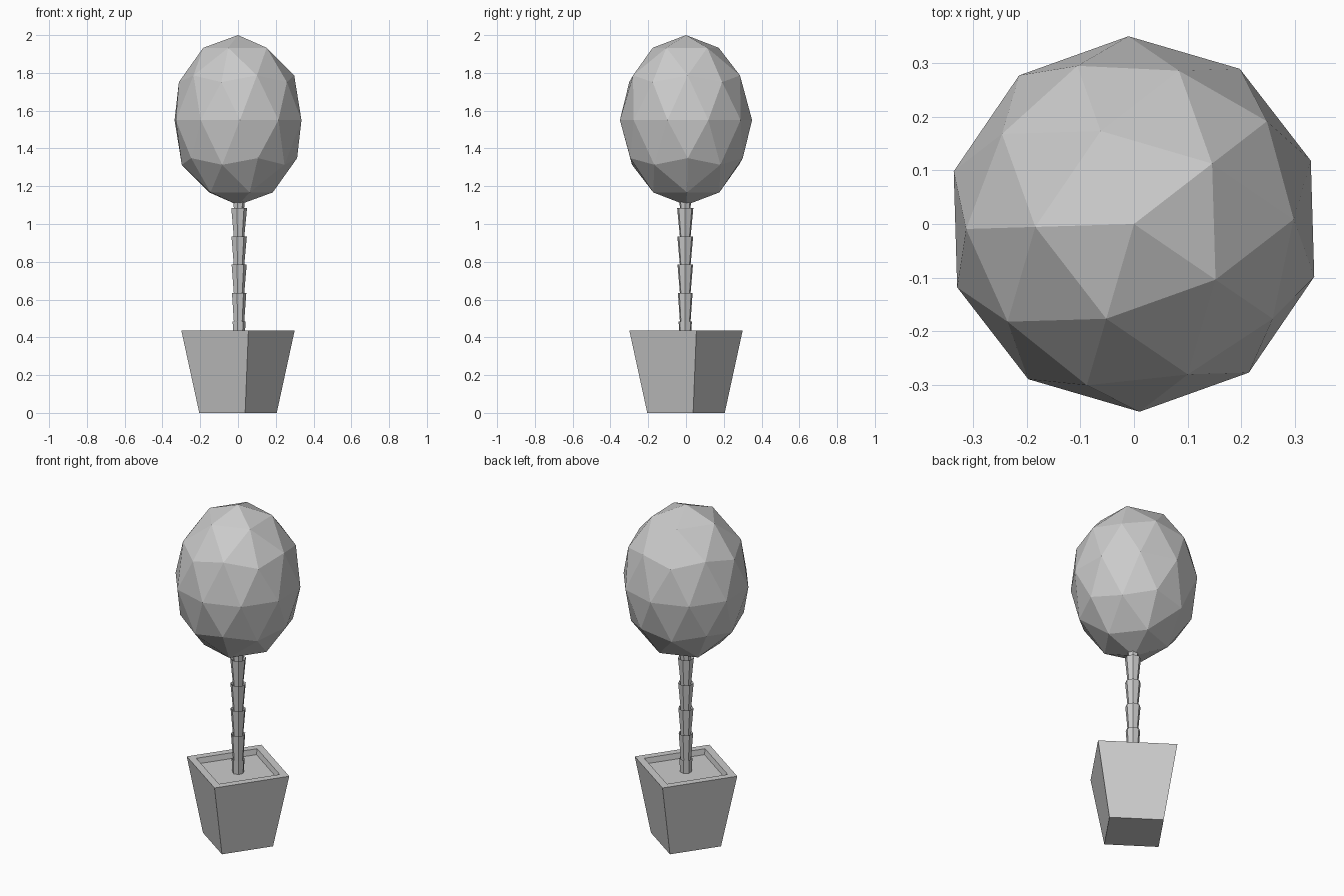
import bpy, bmesh
from math import cos, sin, radians, tau

if "Cube" in bpy.data.objects:
    bpy.data.objects.remove(bpy.data.objects["Cube"])


def lathe(name, sides, profile, angle=0.0, centre=(0, 0)):
    """Faceted solid from (radius, z) rings, capped at both ends."""
    bm = bmesh.new()
    rings = []
    for r, z in profile:
        rings.append([bm.verts.new((centre[0] + r * cos(angle + tau * i / sides),
                                    centre[1] + r * sin(angle + tau * i / sides), z))
                      for i in range(sides)])
    for a, b in zip(rings, rings[1:]):
        for i in range(sides):
            j = (i + 1) % sides
            bm.faces.new((a[i], a[j], b[j], b[i]))
    bm.faces.new(rings[0][::-1])
    bm.faces.new(rings[-1])
    mesh = bpy.data.meshes.new(name)
    bm.to_mesh(mesh)
    bm.free()
    obj = bpy.data.objects.new(name, mesh)
    bpy.context.collection.objects.link(obj)
    return obj


# Tapered square pot with a thick rim and recessed soil
lathe("pot", 4, [(0.2085, 0), (0.305, 0.437), (0.248, 0.437), (0.24, 0.405)],
      radians(-79.6))

# Trunk: stacked flaring segments, each rim dipping in to the next one
profile = [(0.032, 0.40)]
for i, rim in enumerate((0.036, 0.04, 0.042, 0.043, 0.044)):
    z = 0.485 + 0.15 * i
    profile += [(rim, z), (0.028, z - 0.015)]
profile.append((0.034, 1.16))
lathe("trunk", 7, profile, 0.0, (0.004, -0.004))

# Egg-shaped faceted foliage
bpy.ops.mesh.primitive_ico_sphere_add(subdivisions=2, radius=1, location=(0, 0, 1.55),
                                      rotation=(0, 0, radians(37.7)))
foliage = bpy.context.object
foliage.name = "foliage"
foliage.scale = (0.35, 0.35, 0.45)
